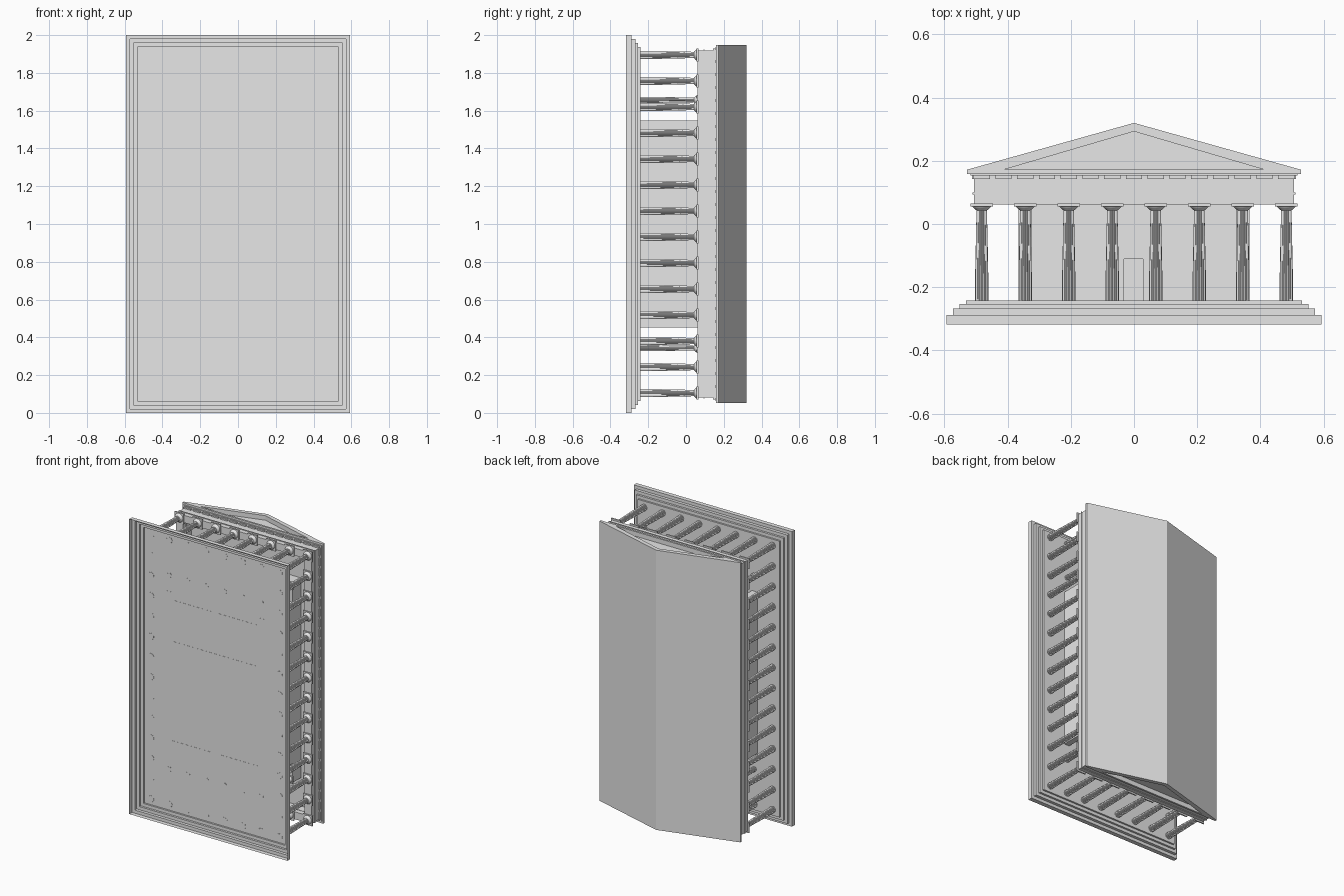
import bpy, bmesh, math

if "Cube" in bpy.data.objects:
    bpy.data.objects.remove(bpy.data.objects["Cube"])

stone = bpy.data.materials.new("pale_grey_stone")
stone.diffuse_color = (0.8, 0.8, 0.8, 1)
stone.use_nodes = True
stone.node_tree.nodes["Principled BSDF"].inputs["Base Color"].default_value = stone.diffuse_color

FLOOR, BEAM, CEIL = -0.242, 0.062, 0.16   # heights of the lying temple run along y
MID = 1.0                                 # middle of its length along z


def finish(bm, name, fix=True):
    if fix:
        bmesh.ops.recalc_face_normals(bm, faces=bm.faces)
    me = bpy.data.meshes.new(name)
    bm.to_mesh(me)
    bm.free()
    me.materials.append(stone)
    return place(me, name)


def place(me, name, loc=(0, 0, 0)):
    ob = bpy.data.objects.new(name, me)
    ob.location = loc
    bpy.context.collection.objects.link(ob)
    return ob


def add_prism(bm, profile, z0, z1):
    """Extrude an x-y outline along z."""
    lo = [bm.verts.new((x, y, z0)) for x, y in profile]
    hi = [bm.verts.new((x, y, z1)) for x, y in profile]
    n = len(profile)
    bm.faces.new(lo)
    bm.faces.new(hi)
    for i in range(n):
        j = (i + 1) % n
        bm.faces.new((lo[i], lo[j], hi[j], hi[i]))


def add_box(bm, x0, x1, y0, y1, z0, z1):
    add_prism(bm, [(x0, y0), (x1, y0), (x1, y1), (x0, y1)], z0, z1)


def ring_beam(name, hx, hz, t, y0, y1):
    """Rectangular frame of four beams, t thick."""
    bm = bmesh.new()
    for s in (-1, 1):
        a, b = sorted((s * hx, s * (hx - t)))
        add_box(bm, a, b, y0, y1, MID - hz, MID + hz)
        a, b = sorted((s * hz, s * (hz - t)))
        add_box(bm, -hx + t, hx - t, y0, y1, MID + a, MID + b)
    return finish(bm, name)


# stepped base, an open shell underneath
bm = bmesh.new()
levels = [-0.318, -0.288, -0.268, -0.254, FLOOR]
rings = []
for i in range(4):
    hx, hz = 0.593 - 0.0205 * i, 1.0 - 0.0213 * i
    for y in (levels[i], levels[i + 1]):
        rings.append([bm.verts.new((sx * hx, y, MID + sz * hz))
                      for sx, sz in ((-1, -1), (1, -1), (1, 1), (-1, 1))])
for a, b in zip(rings, rings[1:]):
    for i in range(4):
        j = (i + 1) % 4
        bm.faces.new((a[i], a[j], b[j], b[i]))
bm.faces.new(rings[-1])
bm.normal_update()
if bm.faces[-1].normal.y < 0 if bm.faces.ensure_lookup_table() is None else False:
    bmesh.ops.reverse_faces(bm, faces=bm.faces)
finish(bm, "stepped_base", fix=False)


# fluted column with round and square capital parts
def column_mesh(name, k):
    bm = bmesh.new()
    n = 40
    sections = [(FLOOR - 0.001, 0.0215, 0.9), (-0.14, 0.0205, 0.9), (0.043, 0.0165, 0.9),
                (0.044, 0.018, 1), (0.051, 0.026, 1), (0.056, 0.03, 1)]
    prev = None
    for y, r, flute in sections:
        ring = []
        for i in range(n):
            rr = r * k * (flute if i % 2 else 1)
            a = 2 * math.pi * i / n
            ring.append(bm.verts.new((rr * math.cos(a), y, rr * math.sin(a))))
        if prev:
            for i in range(n):
                j = (i + 1) % n
                bm.faces.new((prev[i], prev[j], ring[j], ring[i]))
        else:
            bm.faces.new(ring)
        prev = ring
    bm.faces.new(prev)
    h = 0.035 * k
    add_box(bm, -h, h, 0.056, BEAM + 0.003, -h, h)
    ob = finish(bm, name)
    me = ob.data
    bpy.data.objects.remove(ob)
    return me


# outer colonnade: 8 across, 14 along; inner porch rows of 6
outer = column_mesh("column", 1.0)
inner = column_mesh("porch_column", 0.75)
STEP = 0.1377
for i in range(8):
    for j in range(14):
        if i in (0, 7) or j in (0, 13):
            place(outer, "column", ((i - 3.5) * STEP, 0, MID + (j - 6.5) * STEP))
for i in range(1, 7):
    for s in (-1, 1):
        place(inner, "porch_column", ((i - 3.5) * STEP, 0, MID + s * 0.657))

# inner chamber: side walls, cross walls with doorways, plain dividing wall
bm = bmesh.new()
low = FLOOR - 0.001
for s in (-1, 1):
    a, b = sorted((s * 0.325, s * 0.365))
    add_box(bm, a, b, low, CEIL, MID - 0.547, MID + 0.547)
finish(bm, "chamber_side_walls")
bm = bmesh.new()
for z in (0.523, 1.477):
    z0, z1 = z - 0.018, z + 0.018
    add_box(bm, -0.325, -0.032, low, CEIL, z0, z1)
    add_box(bm, 0.028, 0.325, low, CEIL, z0, z1)
    add_box(bm, -0.032, 0.028, -0.11, CEIL, z0, z1)
finish(bm, "chamber_door_walls")
bm = bmesh.new()
add_box(bm, -0.325, 0.325, low, CEIL, 1.18, 1.215)
finish(bm, "chamber_dividing_wall")

# beams over the porch columns
ring_beam("porch_beam", 0.365, 0.677, 0.04, BEAM, CEIL)

# beam, band and frieze over the outer columns
ring_beam("architrave", 0.507, 0.919, 0.05, BEAM, 0.095)
ring_beam("architrave_band", 0.511, 0.923, 0.05, 0.093, 0.099)
ring_beam("frieze", 0.507, 0.919, 0.05, 0.099, 0.154)

# small slabs hanging under the eaves
bm = bmesh.new()
half = STEP / 2
for s in (-1, 1):
    for i in range(-7, 8):
        a, b = sorted((s * 0.5, s * 0.934))
        x = i * half
        a, b = sorted((s * 0.9, s * 0.928))
        add_box(bm, x - 0.026, x + 0.026, 0.143, 0.154, MID + a, MID + b)
    for j in range(-13, 14):
        a, b = sorted((s * 0.49, s * 0.513))
        z = MID + j * half
        add_box(bm, a, b, 0.143, 0.154, z - 0.026, z + 0.026)
finish(bm, "eave_slabs")

# cornice, which also closes the ceiling
bm = bmesh.new()
add_box(bm, -0.518, 0.518, 0.153, 0.16, MID - 0.935, MID + 0.935)
add_box(bm, -0.528, 0.528, 0.159, 0.172, MID - 0.948, MID + 0.948)
finish(bm, "cornice")

# gabled roof and the recessed end triangles
bm = bmesh.new()
add_prism(bm, [(0.528, 0.172), (0, 0.32), (-0.528, 0.172),
               (-0.412, 0.172), (0, 0.293), (0.412, 0.172)], MID - 0.948, MID + 0.948)
finish(bm, "roof")
bm = bmesh.new()
for s in (-1, 1):
    a, b = sorted((s * 0.88, s * 0.917))
    add_prism(bm, [(-0.43, 0.171), (0.43, 0.171), (0, 0.297)], MID + a, MID + b)
finish(bm, "gable_panels")
